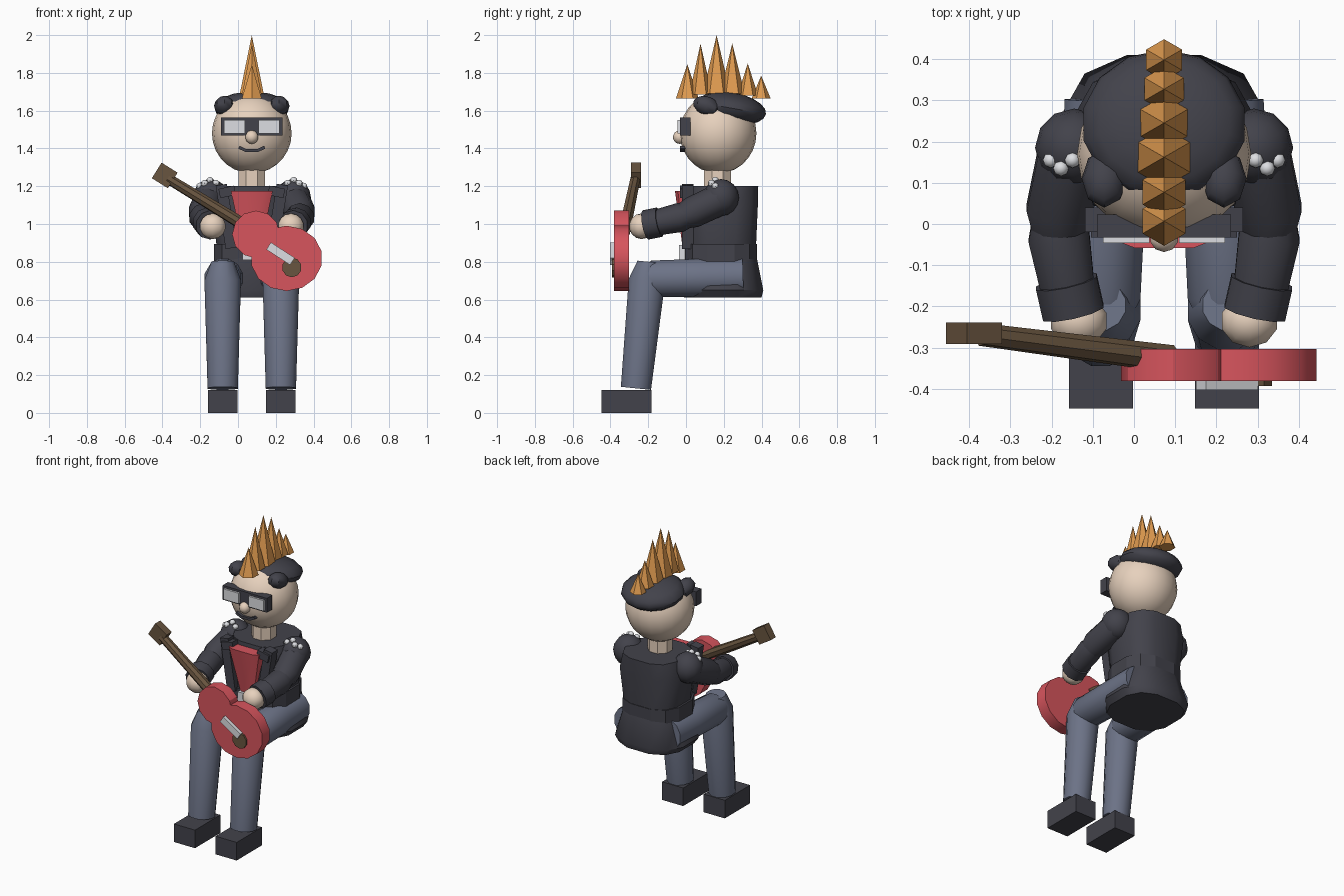
import bpy, bmesh, math
from mathutils import Vector, Matrix, Euler

if "Cube" in bpy.data.objects:
    bpy.data.objects.remove(bpy.data.objects["Cube"])

CX = 0.073  # the figure's own mirror plane


def material(name, rgb):
    m = bpy.data.materials.new(name)
    m.diffuse_color = (*rgb, 1)
    m.use_nodes = True
    m.node_tree.nodes["Principled BSDF"].inputs["Base Color"].default_value = m.diffuse_color
    return m


DARK = material("dark", (0.055, 0.055, 0.07))
JEANS = material("jeans", (0.15, 0.17, 0.24))
SKIN = material("skin", (0.80, 0.64, 0.51))
RED = material("red", (0.68, 0.09, 0.11))
ORANGE = material("orange", (0.75, 0.33, 0.08))
WOOD = material("wood", (0.14, 0.09, 0.05))
WHITE = material("light", (0.72, 0.73, 0.76))


def finish(name, bm, mat, smooth=40):
    bmesh.ops.recalc_face_normals(bm, faces=bm.faces)
    me = bpy.data.meshes.new(name)
    bm.to_mesh(me)
    bm.free()
    me.materials.append(mat)
    if smooth:
        me.shade_smooth()
        me.set_sharp_from_angle(angle=math.radians(smooth))
    ob = bpy.data.objects.new(name, me)
    bpy.context.collection.objects.link(ob)
    return ob


def placed(loc, rot, size):
    return Matrix.LocRotScale(Vector(loc), Euler([math.radians(a) for a in rot]), Vector(size))


def box(name, loc, size, mat, rot=(0, 0, 0)):
    bm = bmesh.new()
    bmesh.ops.create_cube(bm, size=1, matrix=placed(loc, rot, size))
    return finish(name, bm, mat, 0)


def ball(name, loc, radii, mat, u=12, v=8, rot=(0, 0, 0)):
    bm = bmesh.new()
    bmesh.ops.create_uvsphere(bm, u_segments=u, v_segments=v, radius=1, matrix=placed(loc, rot, radii))
    return finish(name, bm, mat)


def cone(name, loc, r1, r2, depth, mat, n, rot=(0, 0, 0), scale=(1, 1, 1), smooth=0):
    bm = bmesh.new()
    bmesh.ops.create_cone(bm, cap_ends=True, segments=n, radius1=r1, radius2=r2, depth=depth,
                          matrix=placed(loc, rot, scale))
    return finish(name, bm, mat, smooth)


def tube(name, pts, radii, mat, n=12, power=1.0, upright=False, smooth=45):
    """Rings of the given radii along a path; power < 1 squares the section."""
    bm = bmesh.new()
    pts = [Vector(p) for p in pts]
    rings = []
    for i, (p, r) in enumerate(zip(pts, radii)):
        rx, ry = r if isinstance(r, tuple) else (r, r)
        t = Vector((0, 0, 1)) if upright else (pts[min(i + 1, len(pts) - 1)] - pts[max(i - 1, 0)]).normalized()
        x = (Vector((1, 0, 0)) - t * t.x).normalized()
        y = t.cross(x)
        ring = []
        for k in range(n):
            a = 2 * math.pi * (k + 0.5) / n
            c, s = (math.copysign(abs(f) ** power, f) for f in (math.cos(a), math.sin(a)))
            ring.append(bm.verts.new(p + x * c * rx + y * s * ry))
        rings.append(ring)
    for a, b in zip(rings, rings[1:]):
        for k in range(n):
            bm.faces.new((a[k], a[(k + 1) % n], b[(k + 1) % n], b[k]))
    bm.faces.new(rings[0])
    bm.faces.new(rings[-1])
    return finish(name, bm, mat, smooth)


# torso: seat of the jacket, belt, chest, neck
tube("pelvis", [(CX, 0.195, 0.61), (CX, 0.195, 0.65), (CX, 0.185, 0.82)],
     [(0.22, 0.21), (0.25, 0.22), (0.2, 0.195)], DARK, 12, 0.75, True)
tube("belt", [(CX, 0.185, 0.80), (CX, 0.185, 0.895)], [(0.205, 0.195)] * 2, DARK, 12, 0.75, True, 20)
tube("jacket", [(CX, 0.19, 0.88), (CX, 0.195, 1.1), (CX, 0.2, 1.2)],
     [(0.19, 0.185), (0.22, 0.19), (0.19, 0.187)], DARK, 12, 0.7, True)
box("buckle", (CX, -0.02, 0.85), (0.1, 0.035, 0.08), WHITE)
tube("neck", [(CX, 0.167, 1.15), (CX, 0.167, 1.31)], [0.077] * 2, SKIN, 8, 1, True, 0)

# shirt front: a tapering panel leaning forward at the top
tube("shirt_front", [(CX, 0.01, 0.88), (CX, -0.015, 1.175)], [(0.05, 0.03), (0.115, 0.045)],
     RED, 8, 0.5, True)

# limbs and paired details
for s, side in ((-1, "right"), (1, "left")):
    def X(d):
        return CX + s * d
    box(side + "_lapel", (X(0.135), 0.01, 1.04), (0.06, 0.06, 0.34), DARK, (0, s * 9, 0))
    box(side + "_collar_flap", (X(0.13), -0.005, 1.17), (0.085, 0.055, 0.05), DARK, (0, s * 12, 0))
    tube(side + "_thigh", [(X(0.14), 0.3, 0.72), (X(0.145), 0.1, 0.715), (X(0.154), -0.18, 0.71),
                           (X(0.154), -0.255, 0.71)], [0.105, 0.105, 0.1, 0.06], JEANS)
    tube(side + "_shin", [(X(0.154), -0.265, 0.13), (X(0.154), -0.207, 0.7), (X(0.154), -0.197, 0.8)],
         [0.083, 0.1, 0.062], JEANS)
    box(side + "_shoe", (X(0.153), -0.315, 0.06), (0.155, 0.265, 0.12), DARK)
    ball(side + "_shoulder", (X(0.218), 0.185, 1.14), (0.095, 0.095, 0.098), DARK)
    tube(side + "_upper_arm", [(X(0.22), 0.19, 1.135), (X(0.255), 0.03, 1.06), (X(0.255), -0.04, 1.03)],
         [0.085, 0.083, 0.06], DARK, 10)
    tube(side + "_forearm", [(X(0.26), 0.03, 1.05), (X(0.255), -0.03, 1.035), (X(0.228), -0.19, 1.0)],
         [0.06, 0.078, 0.066], DARK, 10)
    tube(side + "_cuff", [(X(0.237), -0.14, 1.01), (X(0.22), -0.215, 0.995)], [0.079] * 2, DARK, 10)
    ball(side + "_hand", (X(0.207), -0.235, 0.988), (0.072, 0.066, 0.068), SKIN, 10, 7)
    for d, y, z in ((0.275, 0.155, 1.2), (0.25, 0.135, 1.215), (0.222, 0.155, 1.23), (0.19, 0.14, 1.215)):
        ball(side + "_shoulder_stud", (X(d), y, z), (0.019,) * 3, WHITE, 8, 6)
    # glasses lens and temple hair
    box(side + "_lens", (X(0.092), -0.035, 1.515), (0.112, 0.022, 0.07), WHITE)
    ball(side + "_temple_hair", (X(0.145), 0.11, 1.625), (0.055, 0.075, 0.05), DARK, 8, 6, (-20, 0, 0))

# head and face
ball("head", (CX, 0.17, 1.48), (0.211, 0.203, 0.212), SKIN, 20, 14)
ball("nose", (CX, -0.033, 1.46), (0.036,) * 3, SKIN, 10, 7)
box("glasses_frame", (CX, -0.005, 1.517), (0.325, 0.056, 0.095), DARK)
for dx, dz, w, tilt in ((-0.048, 0.008, 0.045, 25), (0, 0, 0.06, 0), (0.048, 0.008, 0.045, -25)):
    box("mouth", (CX + dx, -0.016, 1.389 + dz), (w, 0.03, 0.016), DARK, (0, tilt, 0))

# hair cap, flattened and tilted down at the back
ball("hair_cap", (CX, 0.242, 1.613), (0.2, 0.184, 0.083), DARK, 14, 10, (-10, 0, 0))

# crest of six-sided spikes: y, base radius, base z, tip z
for y, r, z0, z1 in ((0.007, 0.06, 1.665, 1.845), (0.077, 0.06, 1.685, 1.955), (0.162, 0.073, 1.69, 2.0),
                     (0.245, 0.066, 1.69, 1.955), (0.327, 0.055, 1.68, 1.85), (0.398, 0.05, 1.665, 1.785)):
    cone("crest_spike", (CX, y, (z0 + z1) / 2), r, 0, z1 - z0, ORANGE, 6)

# guitar
cone("guitar_body_lower", (0.257, -0.342, 0.818), 0.19, 0.19, 0.078, RED, 14, (90, 0, 0), (1, 0.91, 1), 30)
cone("guitar_body_upper", (0.095, -0.342, 0.945), 0.126, 0.126, 0.078, RED, 12, (90, 0, 0), (1, 1, 1), 30)
box("guitar_bridge", (0.225, -0.39, 0.843), (0.15, 0.026, 0.045), WHITE, (0, 33, 0))
cone("guitar_knob", (0.285, -0.375, 0.77), 0.052, 0.052, 0.036, WOOD, 10, (90, 0, 0))
tube("guitar_neck", [(-0.37, -0.268, 1.24), (0.09, -0.327, 0.96)], [0.028, 0.034], WOOD, 8, 1, False, 0)
box("guitar_headstock", (-0.388, -0.265, 1.257), (0.1, 0.053, 0.097), WOOD, (0, 32, 0))
